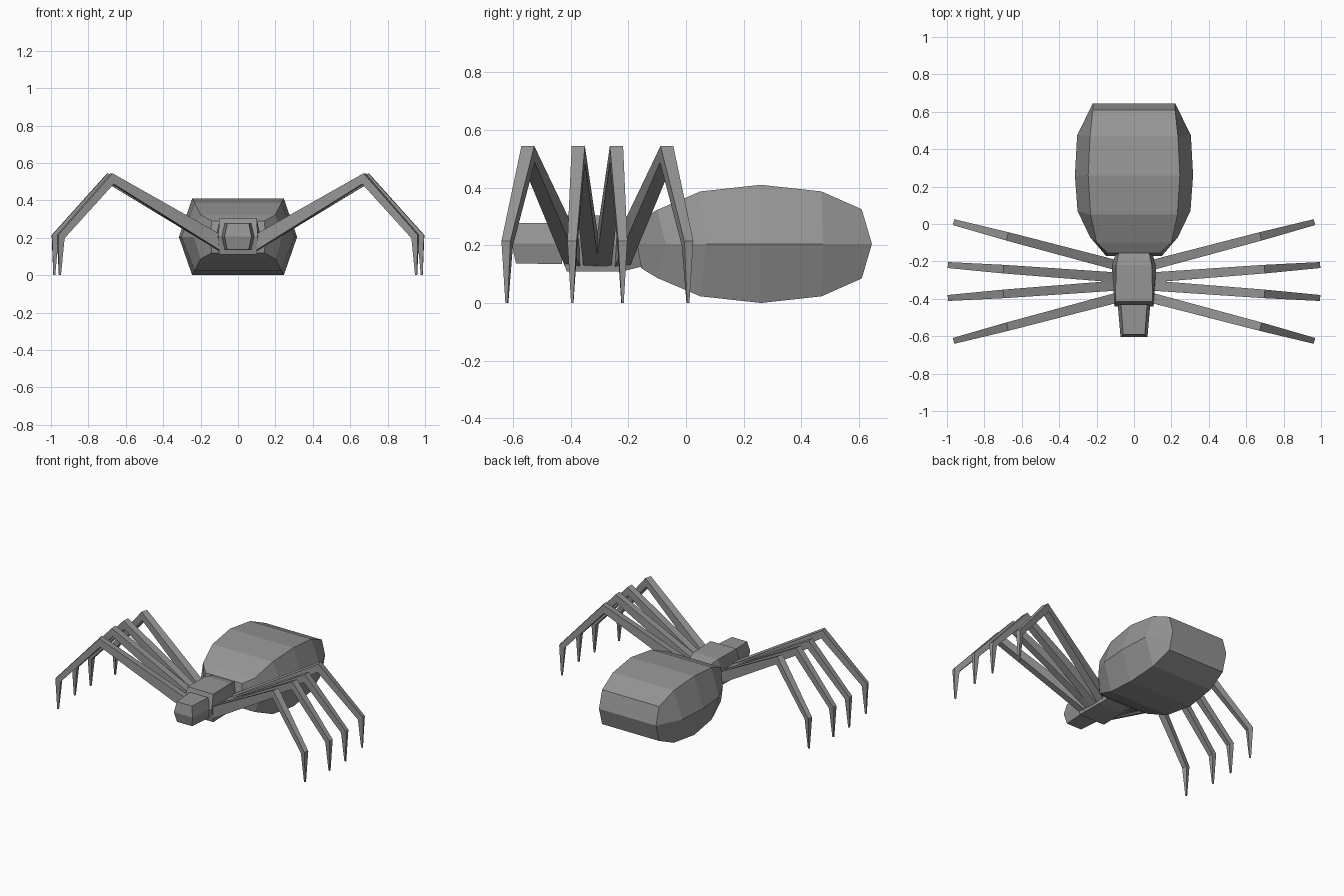
import bpy, bmesh, math
from mathutils import Vector, Matrix

if "Cube" in bpy.data.objects:
    bpy.data.objects.remove(bpy.data.objects["Cube"])

grey = bpy.data.materials.new("body_grey")
grey.diffuse_color = (0.3, 0.3, 0.3, 1)
grey.use_nodes = True
grey.node_tree.nodes["Principled BSDF"].inputs["Base Color"].default_value = grey.diffuse_color


def loft(name, rings, split_caps=False):
    """Skin a list of equal-length point rings and close both ends."""
    bm = bmesh.new()
    loops = [[bm.verts.new(p) for p in ring] for ring in rings]
    n = len(loops[0])
    for a, b in zip(loops, loops[1:]):
        for i in range(n):
            j = (i + 1) % n
            bm.faces.new((a[i], a[j], b[j], b[i]))
    for cap in (loops[0], loops[-1]):
        if split_caps:  # ends creased along the widest line
            bm.faces.new((cap[0], cap[1], cap[2], cap[5]))
            bm.faces.new((cap[5], cap[2], cap[3], cap[4]))
        else:
            bm.faces.new(cap)
    bmesh.ops.recalc_face_normals(bm, faces=bm.faces[:])
    mesh = bpy.data.meshes.new(name)
    bm.to_mesh(mesh)
    bm.free()
    mesh.materials.append(grey)
    obj = bpy.data.objects.new(name, mesh)
    bpy.context.collection.objects.link(obj)
    return obj


def hex_ring(zc, y_edge, y_mid, w_edge, w_mid, hh):
    """Six-sided section: flat top and bottom, pointed sides."""
    return [(-w_edge, y_edge, zc + hh), (w_edge, y_edge, zc + hh), (w_mid, y_mid, zc),
            (w_edge, y_edge, zc - hh), (-w_edge, y_edge, zc - hh), (-w_mid, y_mid, zc)]


def body(name, zc, sections):
    return loft(name, [hex_ring(zc, *s) for s in sections], True)


# Body: y at flats, y at sides, half width at flats, half width at sides, half height
body("abdomen", 0.205, [
    (-0.155, -0.17, 0.14, 0.15, 0.085),
    (-0.10, -0.07, 0.20, 0.235, 0.118),
    (0.05, 0.07, 0.232, 0.302, 0.182),
    (0.26, 0.26, 0.245, 0.316, 0.205),
    (0.47, 0.475, 0.235, 0.304, 0.182),
    (0.61, 0.645, 0.22, 0.22, 0.12)])
body("thorax", 0.207, [
    (-0.415, -0.44, 0.10, 0.105, 0.097),
    (-0.22, -0.22, 0.095, 0.12, 0.097),
    (-0.15, -0.14, 0.08, 0.09, 0.08)])
body("head", 0.207, [
    (-0.59, -0.605, 0.058, 0.072, 0.07),
    (-0.43, -0.43, 0.07, 0.087, 0.072)])

# Leg sections: outer (r, z), inner (r, z), half thickness
LEG = [((0.07, 0.20), (0.08, 0.118), 0.027),
       ((0.70, 0.545), (0.693, 0.488), 0.023),
       ((0.998, 0.215), (0.963, 0.198), 0.016),
       ((0.99, 0.0), (0.98, 0.0), 0.004)]


def leg(name, side, y0, angle):
    turn = Matrix.Rotation(angle, 3, 'Z')
    rings = []
    for (r1, z1), (r2, z2), h in LEG:
        ring = []
        for r, z, t in ((r1, z1, -h), (r1, z1, h), (r2, z2, h), (r2, z2, -h)):
            p = turn @ Vector((r, t, z)) + Vector((0, y0, 0))
            ring.append((side * p.x, p.y, p.z))
        rings.append(ring)
    return loft(name, rings)


# Four mirrored pairs fanned around the thorax
for label, offset, degrees in (("front", -0.0625, -14.8), ("mid_front", -0.015, -4.2),
                               ("mid_rear", 0.015, 4.2), ("rear", 0.0625, 14.8)):
    for side_name, side in (("left", -1), ("right", 1)):
        leg(f"{label}_{side_name}_leg", side, -0.3075 + offset, math.radians(degrees))
